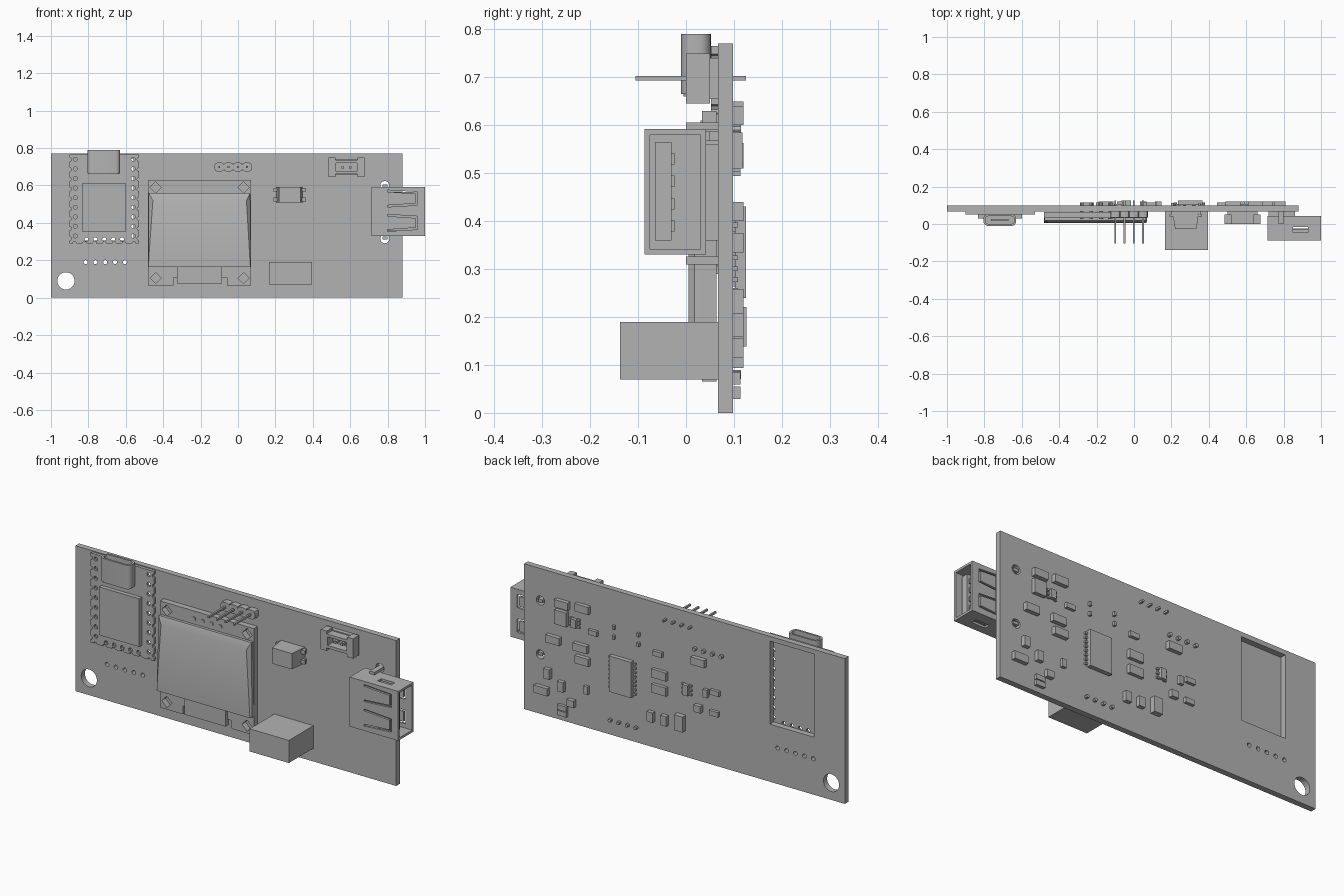
import bpy, bmesh
from math import cos, sin, tau, pi
from mathutils import Vector

old = bpy.data.objects.get("Cube")
if old:
    bpy.data.objects.remove(old, do_unlink=True)

grey = bpy.data.materials.new("plain_grey")
grey.use_nodes = True
COLOUR = (0.45, 0.45, 0.45, 1)
grey.diffuse_color = COLOUR
for node in grey.node_tree.nodes:
    if node.type == 'BSDF_PRINCIPLED':
        node.inputs["Base Color"].default_value = COLOUR
parts = []


def finish(name, bm):
    bmesh.ops.remove_doubles(bm, verts=bm.verts, dist=1e-5)
    bmesh.ops.recalc_face_normals(bm, faces=bm.faces)
    mesh = bpy.data.meshes.new(name)
    bm.to_mesh(mesh)
    bm.free()
    mesh.materials.clear()
    mesh.materials.append(grey)
    for p in mesh.polygons:
        p.material_index = 0
        p.use_smooth = False
    ob = bpy.data.objects.new(name, mesh)
    bpy.context.collection.objects.link(ob)
    parts.append(ob)
    return ob


def box(name, x0, x1, y0, y1, z0, z1):
    bm = bmesh.new()
    bmesh.ops.create_cube(bm, size=1)
    for v in bm.verts:
        v.co = ((x0 + x1) / 2 + v.co.x * (x1 - x0),
                (y0 + y1) / 2 + v.co.y * (y1 - y0),
                (z0 + z1) / 2 + v.co.z * (z1 - z0))
    return finish(name, bm)


def rect(a0, a1, b0, b1):
    return [(a0, b0), (a1, b0), (a1, b1), (a0, b1)]


def circle(a, b, r, n=16):
    return [(a + r * cos(tau * i / n), b + r * sin(tau * i / n)) for i in range(n)]


def rounded(a0, a1, b0, b1, r, n=5):
    pts = []
    for k, (a, b) in enumerate(rect(a0 + r, a1 - r, b0 + r, b1 - r)):
        for i in range(n + 1):
            t = pi + k * pi / 2 + i * pi / 2 / n
            pts.append((a + r * cos(t), b + r * sin(t)))
    return pts


def plate(name, loops, w0, w1, axis='y'):
    """Extrude an outline with holes from w0 to w1 along an axis."""
    cu = bpy.data.curves.new(name, 'CURVE')
    cu.dimensions = '2D'
    cu.fill_mode = 'BOTH'
    cu.extrude = (w1 - w0) / 2
    for loop in loops:
        sp = cu.splines.new('POLY')
        sp.points.add(len(loop) - 1)
        for p, (a, b) in zip(sp.points, loop):
            p.co = (a, b, 0, 1)
        sp.use_cyclic_u = True
    tmp = bpy.data.objects.new(name + "_outline", cu)
    bpy.context.collection.objects.link(tmp)
    dg = bpy.context.evaluated_depsgraph_get()
    mesh = bpy.data.meshes.new_from_object(tmp.evaluated_get(dg))
    bpy.data.objects.remove(tmp, do_unlink=True)
    bm = bmesh.new()
    bm.from_mesh(mesh)
    bpy.data.meshes.remove(mesh)
    mid = (w0 + w1) / 2
    for v in bm.verts:
        u, t, w = v.co.x, v.co.y, v.co.z + mid
        v.co = {'y': (u, w, t), 'x': (w, u, t), 'z': (u, t, w)}[axis]
    return finish(name, bm)


def spread(a, b, n):
    return [a + (b - a) * i / (n - 1) for i in range(n)]


def scallop(a, b, n, r):
    """Straight edge from a to b with n half-round notches on its left side."""
    a, b = Vector(a), Vector(b)
    d = (b - a).normalized()
    left = Vector((-d.y, d.x))
    pts = [tuple(a)]
    for i in range(n):
        c = a.lerp(b, (i + 0.5) / n)
        for k in range(5):
            t = pi - pi * k / 4
            pts.append(tuple(c + d * r * cos(t) + left * r * sin(t)))
    return pts


FRONT, BACK = 0.067, 0.098

# Main board with mounting hole, pin holes and module window
holes = [circle(-0.92, 0.09, 0.046, 32), rect(-0.82, -0.56, 0.305, 0.745)]
holes += [circle(x, 0.19, 0.011, 12) for x in spread(-0.815, -0.605, 5)]
holes += [circle(0.785, z, 0.024) for z in (0.315, 0.6)]
plate("main_board", [rect(-1, 0.88, 0, 0.77)] + holes, FRONT, BACK)

# Controller module with scalloped edges
L, R, B, T = -0.9, -0.53, 0.29, 0.765
edge = scallop((L, B), (R, B), 7, 0.01) + scallop((R, B), (R, T), 9, 0.01)
edge += [(R, T)] + scallop((L, T), (L, B), 9, 0.01)
pads = [circle(x, z, 0.011, 10) for x in (L + 0.03, R - 0.03) for z in spread(0.33, 0.74, 9)]
pads += [circle(x, B + 0.022, 0.011, 10) for x in spread(-0.81, -0.62, 5)]
plate("module_board", [edge] + pads, 0.052, FRONT)
box("module_chip", -0.835, -0.6, 0.03, 0.052, 0.355, 0.61)

# Small socket at the top of the module
plate("small_socket_shell", [rounded(-0.805, -0.63, -0.01, 0.052, 0.024),
                             rounded(-0.795, -0.64, 0, 0.042, 0.018)], 0.665, 0.79, 'z')
plate("small_socket_back", [rounded(-0.8, -0.635, -0.005, 0.047, 0.02)], 0.66, 0.69, 'z')
box("small_socket_tongue", -0.765, -0.67, 0.016, 0.026, 0.68, 0.775)

# Display board with corner holes
edge = [(-0.48, 0.065), (-0.345, 0.065), (-0.345, 0.108), (-0.06, 0.108),
        (-0.06, 0.065), (0.07, 0.065), (0.07, 0.63), (-0.48, 0.63)]
corners = [circle(x, z, 0.03, 4) for x in (-0.44, 0.03) for z in (0.105, 0.59)]
plate("display_board", [edge] + corners, 0.033, 0.064)
box("display_ribbon", -0.325, -0.085, 0.018, 0.045, 0.075, 0.17)

# Display glass, sloping at the top and one side
bm = bmesh.new()
back = [(-0.48, 0.165), (0.07, 0.165), (0.065, 0.56), (-0.478, 0.56)]
face = [(-0.48, 0.165), (0.066, 0.165), (0.045, 0.52), (-0.455, 0.52)]
for shape, y in ((back, 0.033), (back, 0.018), (face, 0.005)):
    for x, z in shape:
        bm.verts.new((x, y, z))
bm.verts.ensure_lookup_table()
rings = [bm.verts[i:i + 4] for i in (0, 4, 8)]
bm.faces.new(rings[0])
bm.faces.new(rings[2])
for lo, hi in zip(rings, rings[1:]):
    for i in range(4):
        j = (i + 1) % 4
        bm.faces.new((lo[i], lo[j], hi[j], hi[i]))
finish("display_glass", bm)
for x in spread(-0.28, -0.125, 4):
    plate("display_pin", [circle(x, 0.59, 0.01, 8)], 0.028, 0.115)

# Pin header
strip = [rounded(x - 0.026, x + 0.026, 0.675, 0.722, 0.014, 2) for x in spread(-0.1, 0.048, 4)]
for x, loop in zip(spread(-0.1, 0.048, 4), strip):
    plate("header_block", [loop], 0.035, FRONT)
    box("header_pin", x - 0.005, x + 0.005, -0.105, 0.125, 0.693, 0.703)

# Block connector with solder pins
box("block_connector", 0.165, 0.395, -0.138, FRONT, 0.07, 0.19)
for x in spread(0.22, 0.37, 4):
    plate("block_pin", [circle(x, 0.08, 0.009, 8)], BACK, 0.115)

# Four-legged switch
plate("switch_body", [[(0.205, FRONT), (0.22, -0.028), (0.335, -0.028), (0.345, FRONT)]],
      0.508, 0.592, 'z')
for x in (0.205, 0.35):
    for z in (0.525, 0.577):
        box("switch_leg", x - 0.014, x + 0.014, 0.04, 0.05, z - 0.01, z + 0.01)
        box("switch_leg_drop", x - 0.006, x + 0.006, 0.045, 0.113, z - 0.01, z + 0.01)

# Battery plug socket with end wings
edge = [(0.485, 0.645), (0.52, 0.645), (0.52, 0.66), (0.64, 0.66), (0.64, 0.645), (0.675, 0.645),
        (0.675, 0.75), (0.64, 0.75), (0.64, 0.735), (0.52, 0.735), (0.52, 0.75), (0.485, 0.75)]
plate("battery_socket", [edge, rect(0.525, 0.635, 0.675, 0.72)], 0.0, 0.05)
box("battery_socket_base", 0.5, 0.66, 0.045, FRONT, 0.655, 0.74)
for x in (0.56, 0.6):
    box("battery_contact", x - 0.006, x + 0.006, 0.01, 0.05, 0.69, 0.702)

# Large side socket: four shell walls, rear wall, tongue and legs
Y0, Y1, Z0, Z1, X0, X1 = -0.087, 0.042, 0.33, 0.592, 0.715, 1.0
slits = []
for z in (0.4, 0.53):
    slits.append([(0.96, z - 0.035), (0.8, z - 0.045), (0.8, z - 0.036), (0.95, z - 0.026),
                  (0.95, z + 0.026), (0.8, z + 0.036), (0.8, z + 0.045), (0.96, z + 0.035)])
for y in (Y0, Y1 - 0.012):
    plate("side_socket_face", [rect(X0, X1, Z0, Z1)] + slits, y, y + 0.012)
for z in (Z0, Z1 - 0.012):
    plate("side_socket_side", [rect(X0, X1, Y0, Y1), rect(0.85, 0.93, -0.045, -0.015)],
          z, z + 0.012, 'z')
box("side_socket_rear", X0, X0 + 0.02, Y0, Y1, Z0, Z1)
box("side_socket_tongue", 0.73, 0.97, -0.065, -0.03, 0.36, 0.565)
for z in spread(0.39, 0.53, 4):
    box("side_socket_contact", 0.8, 0.96, -0.03, -0.024, z - 0.012, z + 0.012)
box("side_socket_foot", 0.72, 0.86, 0.04, FRONT, 0.36, 0.56)
for z in (0.318, 0.598):
    box("side_socket_leg", 0.772, 0.8, 0.0, 0.098, z - 0.008, z + 0.008)

# Small parts on the back: (width, height, depth) with positions
small_parts = [
    ("wide_part", 0.08, 0.04, 0.022, [(0.65, 0.62), (0.53, 0.63), (0.7, 0.42), (0.54, 0.42),
                                      (0.53, 0.355), (0.77, 0.135), (-0.15, 0.53)]),
    ("large_part", 0.085, 0.045, 0.018, [(0.08, 0.4), (0.08, 0.32)]),
    ("square_chip", 0.07, 0.075, 0.02, [(0.655, 0.547)]),
    ("flat_part", 0.052, 0.026, 0.016, [(0.47, 0.517), (0.65, 0.072), (0.65, 0.042), (0.09, 0.507),
                                        (-0.245, 0.39), (-0.24, 0.28)]),
    ("tall_part", 0.034, 0.052, 0.022, [(0.735, 0.232), (0.655, 0.185), (0.13, 0.166), (0.05, 0.167)]),
    ("thin_part", 0.024, 0.042, 0.016, [(0.51, 0.203), (-0.19, 0.373)]),
    ("cube_part", 0.04, 0.036, 0.022, [(0.596, 0.112), (-0.147, 0.282)]),
    ("capacitor", 0.05, 0.082, 0.028, [(-0.042, 0.18)]),
]
for name, w, h, d, places in small_parts:
    for x, z in places:
        box(name, x - w / 2, x + w / 2, BACK, BACK + d, z - h / 2, z + h / 2)


def legged_chip(name, x, z, w, h, d, n):
    box(name, x - w / 2, x + w / 2, BACK + 0.004, BACK + d, z - h / 2, z + h / 2)
    for s in (-1, 1):
        for pz in spread(z - h * 0.42, z + h * 0.42, n):
            a, b = sorted((x + s * w * 0.4, x + s * (w / 2 + 0.014)))
            box(name + "_leg", a, b, BACK, BACK + 0.01, pz - 0.005, pz + 0.005)


legged_chip("main_chip", 0.3, 0.335, 0.13, 0.19, 0.027, 8)
legged_chip("regulator", 0.578, 0.54, 0.03, 0.045, 0.022, 3)
legged_chip("sensor_chip", -0.077, 0.363, 0.03, 0.055, 0.022, 3)

# Smooth only the gentle curves
bpy.ops.object.select_all(action='DESELECT')
for ob in parts:
    ob.select_set(True)
bpy.context.view_layer.objects.active = parts[0]
bpy.ops.object.shade_smooth_by_angle(angle=0.5)
